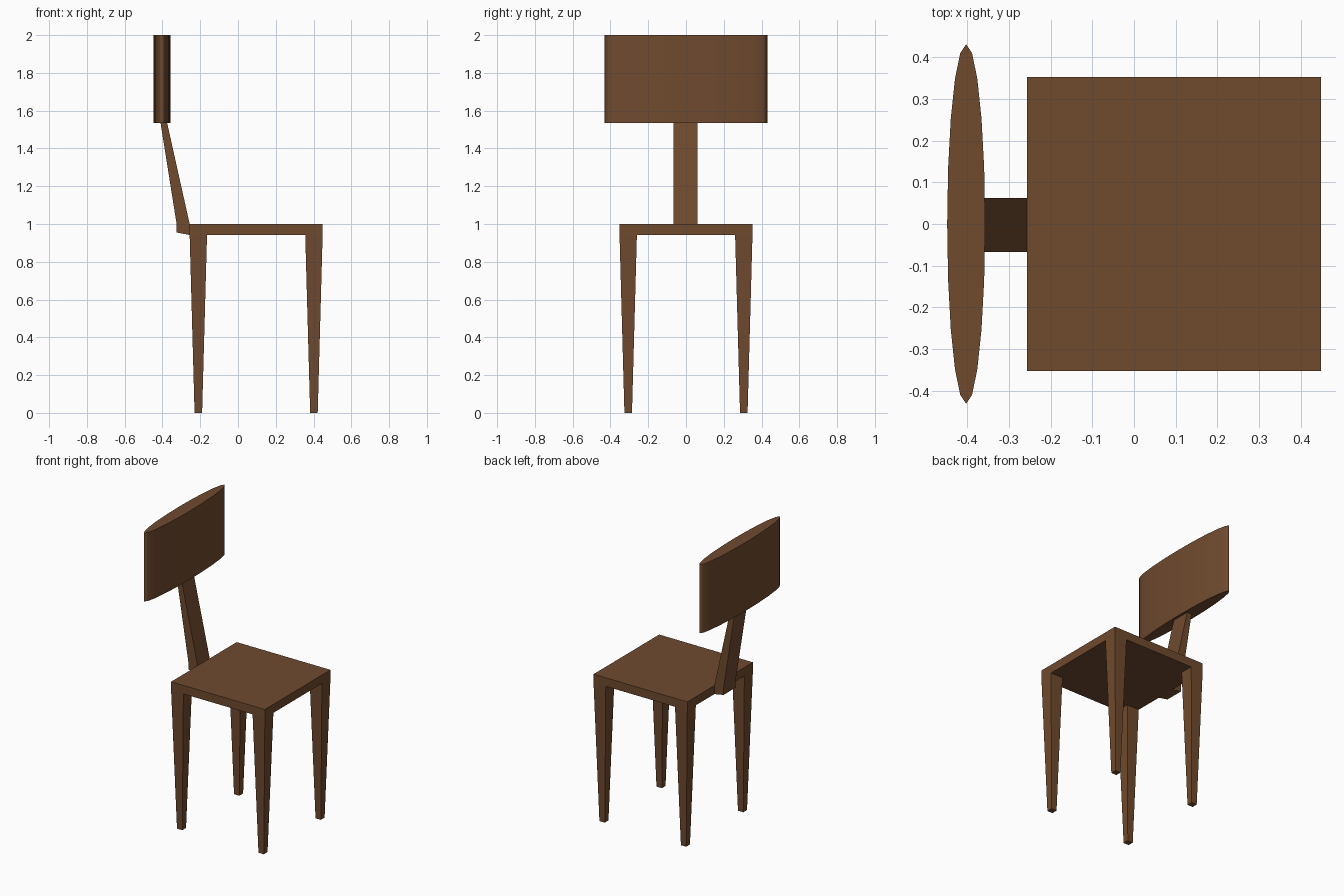
import bpy, bmesh, math

if "Cube" in bpy.data.objects:
    bpy.data.objects.remove(bpy.data.objects["Cube"])

wood = bpy.data.materials.new("brown wood")
wood.diffuse_color = (0.162, 0.069, 0.028, 1)
wood.use_nodes = True
wood.node_tree.nodes["Principled BSDF"].inputs["Base Color"].default_value = wood.diffuse_color


def make_object(name, bm):
    bmesh.ops.recalc_face_normals(bm, faces=bm.faces[:])
    mesh = bpy.data.meshes.new(name)
    bm.to_mesh(mesh)
    bm.free()
    mesh.materials.append(wood)
    obj = bpy.data.objects.new(name, mesh)
    bpy.context.collection.objects.link(obj)
    return obj


def loft(name, lower, upper):
    """Solid between two matching rings of points."""
    bm = bmesh.new()
    a = [bm.verts.new(p) for p in lower]
    b = [bm.verts.new(p) for p in upper]
    n = len(a)
    bm.faces.new(a)
    bm.faces.new(b)
    for i in range(n):
        j = (i + 1) % n
        bm.faces.new((a[i], a[j], b[j], b[i]))
    return make_object(name, bm)


def rect(cx, cy, hx, hy, z):
    return [(cx + sx * hx, cy + sy * hy, z)
            for sx, sy in ((-1, -1), (1, -1), (1, 1), (-1, 1))]


# Seat slab
SX, HALF, UNDER, TOP = 0.096, 0.352, 0.942, 1.0
loft("seat", rect(SX, 0, HALF, HALF, UNDER), rect(SX, 0, HALF, HALF, TOP))

# Four tapered legs at the seat corners
LEG = 0.046
for xname, sx in (("back", -1), ("front", 1)):
    for yname, sy in (("right", -1), ("left", 1)):
        cx, cy = SX + sx * (HALF - LEG), sy * (HALF - LEG)
        loft(f"{xname}_{yname}_leg", rect(cx, cy, 0.02, 0.02, 0),
             rect(cx, cy, LEG, LEG, UNDER))

# Leaning back post: side profile extruded across the width
profile = [(-0.256, 0.942), (-0.256, 1.0), (-0.375, 1.535),
           (-0.41, 1.535), (-0.325, 1.0), (-0.325, 0.955)]
loft("back_post", [(x, -0.067, z) for x, z in profile],
     [(x, 0.062, z) for x, z in profile])

# Elliptical backrest panel with smooth sides and flat caps
SIDES = 20


def ellipse(z):
    return [(-0.4025 + 0.0455 * math.cos(t), 0.431 * math.sin(t), z)
            for t in (2 * math.pi * i / SIDES for i in range(SIDES))]


backrest = loft("backrest", ellipse(1.535), ellipse(2.0))
for poly in backrest.data.polygons:
    poly.use_smooth = abs(poly.normal.z) < 0.5
